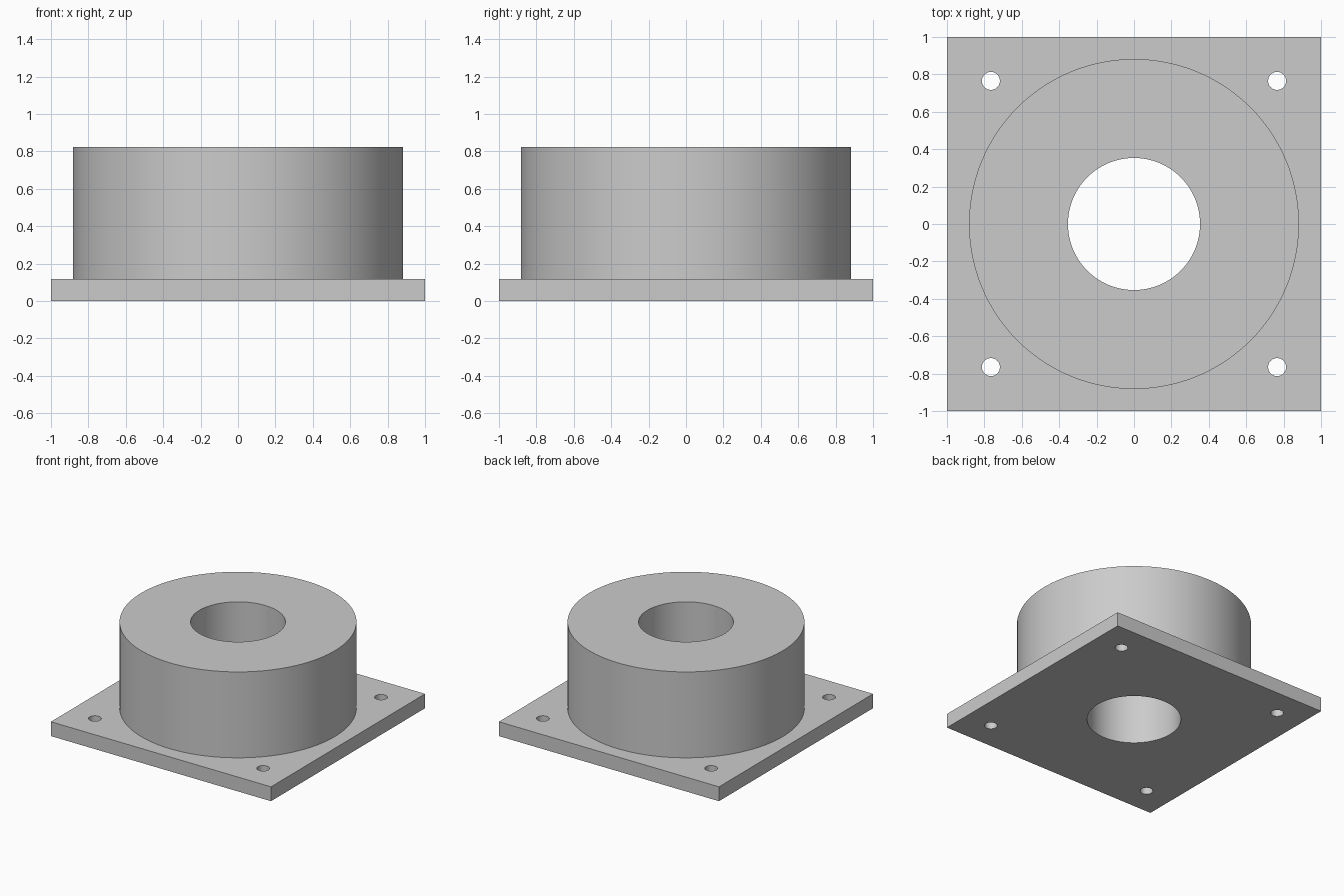
import bpy
import math

cube = bpy.data.objects.get("Cube")
if cube:
    bpy.data.objects.remove(cube, do_unlink=True)

PLATE_H, TOTAL_H = 0.118, 0.824
HUB_R, BORE_R = 0.882, 0.353
BOLT_R, BOLT_POS = 0.048, 0.765


def cylinder(name, radius, z0, z1, x=0, y=0, sides=128):
    bpy.ops.mesh.primitive_cylinder_add(
        vertices=sides, radius=radius, depth=z1 - z0, location=(x, y, (z0 + z1) / 2))
    obj = bpy.context.object
    obj.name = name
    return obj


def combine(target, tool, operation):
    """Apply a boolean to the target and remove the tool."""
    tool.hide_render = True
    mod = target.modifiers.new(tool.name, 'BOOLEAN')
    mod.operation = operation
    mod.solver = 'EXACT'
    mod.object = tool
    bpy.context.view_layer.objects.active = target
    bpy.ops.object.modifier_apply(modifier=mod.name)
    bpy.data.objects.remove(tool, do_unlink=True)


# Square mounting plate
bpy.ops.mesh.primitive_cube_add(size=1, location=(0, 0, PLATE_H / 2))
flange = bpy.context.object
flange.name = "flanged_hub"
flange.scale = (2, 2, PLATE_H)
bpy.ops.object.transform_apply(location=True, rotation=False, scale=True)

# Round hub rising from the plate
combine(flange, cylinder("hub", HUB_R, PLATE_H / 2, TOTAL_H), 'UNION')

# Central through bore
combine(flange, cylinder("bore_cutter", BORE_R, -0.1, TOTAL_H + 0.1), 'DIFFERENCE')

# Four corner bolt holes
for sx in (-1, 1):
    for sy in (-1, 1):
        hole = cylinder("bolt_hole_cutter", BOLT_R, -0.1, PLATE_H + 0.1,
                        sx * BOLT_POS, sy * BOLT_POS, 48)
        combine(flange, hole, 'DIFFERENCE')

# Plain grey finish
grey = bpy.data.materials.new("plain_grey")
grey.use_nodes = True
colour = (0.6, 0.6, 0.6, 1)
grey.diffuse_color = colour
grey.node_tree.nodes["Principled BSDF"].inputs["Base Color"].default_value = colour
flange.data.materials.clear()
flange.data.materials.append(grey)

# Smooth walls with crisp rims
bpy.ops.object.select_all(action='DESELECT')
flange.select_set(True)
bpy.context.view_layer.objects.active = flange
bpy.ops.object.shade_smooth_by_angle(angle=math.radians(30))
